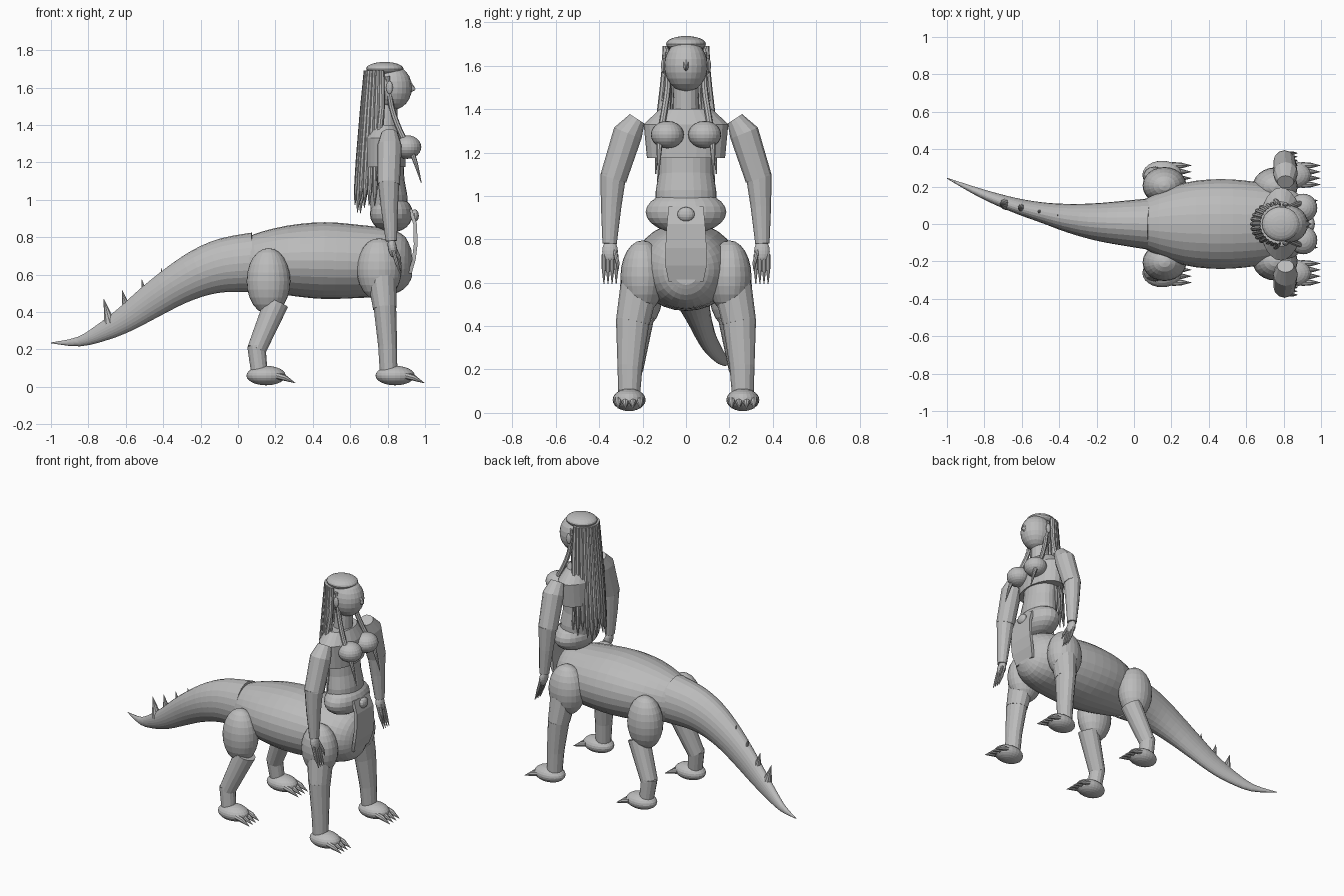
import bpy, math, random
from mathutils import Vector, Matrix

if "Cube" in bpy.data.objects:
    bpy.data.objects.remove(bpy.data.objects["Cube"], do_unlink=True)

random.seed(4)
grey = bpy.data.materials.new("stone grey")
GREY = (0.5, 0.5, 0.5, 1)
grey.diffuse_color = GREY
grey.use_nodes = True
grey.node_tree.nodes["Principled BSDF"].inputs["Base Color"].default_value = GREY


def mesh_object(name, verts, faces):
    mesh = bpy.data.meshes.new(name)
    mesh.from_pydata([tuple(v) for v in verts], [], faces)
    mesh.materials.append(grey)
    obj = bpy.data.objects.new(name, mesh)
    bpy.context.collection.objects.link(obj)
    return obj


def ball(name, centre, radii, tilt=0, segs=24, rings=12):
    bpy.ops.mesh.primitive_uv_sphere_add(segments=segs, ring_count=rings)
    obj = bpy.context.object
    obj.name = name
    obj.data.transform(Matrix.Translation(centre) @ Matrix.Rotation(tilt, 4, "Y")
                       @ Matrix.Diagonal((*radii, 1)))
    obj.data.materials.append(grey)
    return obj


def loft(name, path, sides=16):
    """Tube through (x, y, z, side radius, other radius) stations."""
    pts = [Vector(p[:3]) for p in path]
    verts, faces = [], []
    for i, p in enumerate(path):
        t = (pts[min(i + 1, len(pts) - 1)] - pts[max(i - 1, 0)]).normalized()
        side = Vector((0, 1, 0))
        side = (side - t * side.dot(t)).normalized()
        other = t.cross(side)
        for k in range(sides):
            a = math.tau * k / sides
            verts.append(pts[i] + side * math.cos(a) * p[3] + other * math.sin(a) * p[-1])
    for i in range(len(path) - 1):
        for k in range(sides):
            a, b = i * sides + k, i * sides + (k + 1) % sides
            faces.append((a, b, b + sides, a + sides))
    faces.append(tuple(reversed(range(sides))))
    faces.append(tuple(range(len(verts) - sides, len(verts))))
    return mesh_object(name, verts, faces)


def smooth_path(path, steps=4):
    """Catmull-Rom resampling of stations."""
    out = []
    for i in range(len(path) - 1):
        a, b, c, d = (path[max(0, min(len(path) - 1, i + k))] for k in (-1, 0, 1, 2))
        for s in range(steps):
            t = s / steps
            out.append([0.5 * (2 * q + (r - p) * t + (2 * p - 5 * q + 4 * r - w) * t * t
                               + (3 * q - p - 3 * r + w) * t ** 3)
                        for p, q, r, w in zip(a, b, c, d)])
    return out + [path[-1]]


# Barrel body and curved tail
loft("body", smooth_path([
    (0.03, 0, .665, .11, .11), (0.09, 0, .665, .15, .15), (.27, 0, .675, .22, .187),
    (.46, 0, .675, .24, .205), (.65, 0, .67, .225, .195), (.8, 0, .665, .19, .18),
    (.89, 0, .66, .13, .14), (.93, 0, .66, .06, .07)], 3), 28)
loft("tail", smooth_path([
    (.085, 0, .665, .138, .16), (-.07, .005, .65, .118, .145), (-.2, .012, .61, .1, .127),
    (-.335, .03, .54, .078, .107), (-.47, .058, .452, .056, .09), (-.6, .09, .362, .042, .07),
    (-.72, .128, .295, .032, .05), (-.85, .178, .242, .02, .026), (-1, .245, .235, .002, .002)], 3), 24)
for i, (x, y, z, h) in enumerate([(-.685, .108, .36, .11), (-.595, .086, .435, .085),
                                  (-.5, .066, .525, .05), (-.405, .047, .615, .02)]):
    r = h * .3
    loft(f"tail_spike_{i}", [(x, y, z - .02, r, r), (x - .3 * h, y, z + h, .001, .001)], 10)

# Upright torso, hips and head
ball("hips", (.82, 0, .925), (.115, .186, .1))
loft("waist", [(.81, 0, .9, .14, .1), (.805, 0, 1.02, .14, .1), (.795, 0, 1.1, .127, .095),
               (.79, 0, 1.2, .127, .095)], 24)
loft("chest", [(.785, 0, 1.175, .18, .11), (.785, 0, 1.33, .195, .11), (.785, 0, 1.4, .12, .075)], 24)
loft("neck", [(.79, 0, 1.38, .062, .06), (.8, 0, 1.54, .055, .055)], 16)
ball("head", (.825, 0, 1.6), (.105, .1, .12))
loft("nose", [(.89, 0, 1.605, .03, .06), (.948, 0, 1.59, .002, .004)], 8)
ball("hair_cap", (.785, 0, 1.7), (.1, .092, .037))

# Hanging hair, two layers around the back of the head
for layer, (count, start, end, spread) in enumerate([(15, .095, .155, 1.45), (10, .075, .125, 1.2)]):
    for i in range(count):
        a = math.pi + spread * (2 * i / (count - 1) - 1)
        low = .86 + random.uniform(0, .14) + .1 * abs(math.sin(a)) + .1 * layer
        dx, dy = math.cos(a), math.sin(a)
        path = []
        for t, r in [(0, .013), (.3, .016), (.65, .016), (.9, .012), (1, .002)]:
            out = start + (end - start) * t
            path.append((.78 + dx * out, dy * (start + .03 * t), 1.69 + (low - 1.69) * t, r, r))
        loft(f"hair_strand_{layer}_{i}", path, 8)

# Curved front apron with oval clasp
profile = [(.93, .95, .08), (.957, .87, .088), (.96, .76, .095), (.95, .68, .096), (.928, .605, .08)]
verts = [(x - d, s * w, z) for x, z, w in profile for d, s in ((0, -1), (0, 1), (.02, 1), (.02, -1))]
faces = [(0, 1, 2, 3), (19, 18, 17, 16)]
for i in range(0, 16, 4):
    faces += [(i + k, i + 4 + k, i + 4 + (k + 1) % 4, i + (k + 1) % 4) for k in range(4)]
mesh_object("apron", verts, faces)
ball("apron_clasp", (.945, 0, .915), (.022, .04, .034), segs=16, rings=8)


def foot(label, x, y):
    ball(label + "_foot", (x, y, .06), (.105, .076, .052))
    for i in range(4):
        cy = y + (i - 1.5) * .034
        loft(f"{label}_claw_{i}", [(x + .055, cy, .06, .018, .018), (x + .1, cy, .048, .016, .016),
                                   (x + .157, cy, .02, .001, .001)], 8)


# Paired parts
for side, s in (("left", 1), ("right", -1)):
    ball(side + "_breast", (.905, s * .086, 1.282), (.075, .076, .063))
    ball(side + "_ear", (.81, s * .103, 1.6), (.018, .012, .036), segs=12, rings=8)
    loft(side + "_front_lock", smooth_path([
        (.8, s * .085, 1.66, .012, .012), (.82, s * .085, 1.5, .015, .015),
        (.87, s * .105, 1.36, .015, .015), (.935, s * .122, 1.24, .014, .014),
        (.98, s * .126, 1.09, .002, .002)], 3), 8)
    loft(side + "_side_lock", [(.77, s * .09, 1.68, .013, .013), (.77, s * .105, 1.5, .016, .016),
                               (.75, s * .13, 1.3, .015, .015), (.74, s * .14, 1.1, .003, .003)], 8)

    # Arm, hand and fingers
    loft(side + "_upper_arm", [(.81, s * .225, 1.355, .04, .045), (.81, s * .268, 1.29, .068, .066),
                               (.805, s * .335, 1.08, .062, .06)], 12)
    loft(side + "_forearm", [(.805, s * .335, 1.1, .06, .057), (.81, s * .345, .95, .047, .045),
                             (.82, s * .352, .78, .033, .03)], 12)
    ball(side + "_hand", (.825, s * .35, .745), (.024, .036, .055), -.15, 16, 10)
    for i in range(4):
        y = s * (.35 + (i - 1.5) * .019)
        loft(f"{side}_finger_{i}", [(.83, y, .73, .01, .011), (.848, y, .665, .01, .01),
                                    (.872, y, .595, .002, .002)], 8)
    loft(side + "_thumb", [(.835, s * .33, .75, .01, .01), (.862, s * .315, .69, .009, .009),
                           (.872, s * .313, .655, .002, .002)], 8)

    # Front leg
    ball(side + "_front_thigh", (.755, s * .2, .628), (.12, .102, .167))
    loft(side + "_front_knee", [(.77, s * .215, .58, .088, .08), (.785, s * .245, .42, .078, .064)], 14)
    loft(side + "_front_shin", [(.785, s * .245, .43, .078, .062), (.8, s * .258, .22, .058, .052),
                                (.805, s * .262, .08, .05, .048)], 14)
    foot(side + "_front", .84, s * .262)

    # Hind leg
    ball(side + "_hind_thigh", (.163, s * .205, .565), (.117, .1, .177))
    loft(side + "_hind_shin", [(.205, s * .215, .45, .07, .068), (.1, s * .252, .2, .055, .052)], 14)
    loft(side + "_hind_ankle", [(.098, s * .252, .22, .053, .05), (.115, s * .262, .07, .046, .045)], 14)
    foot(side + "_hind", .15, s * .262)
